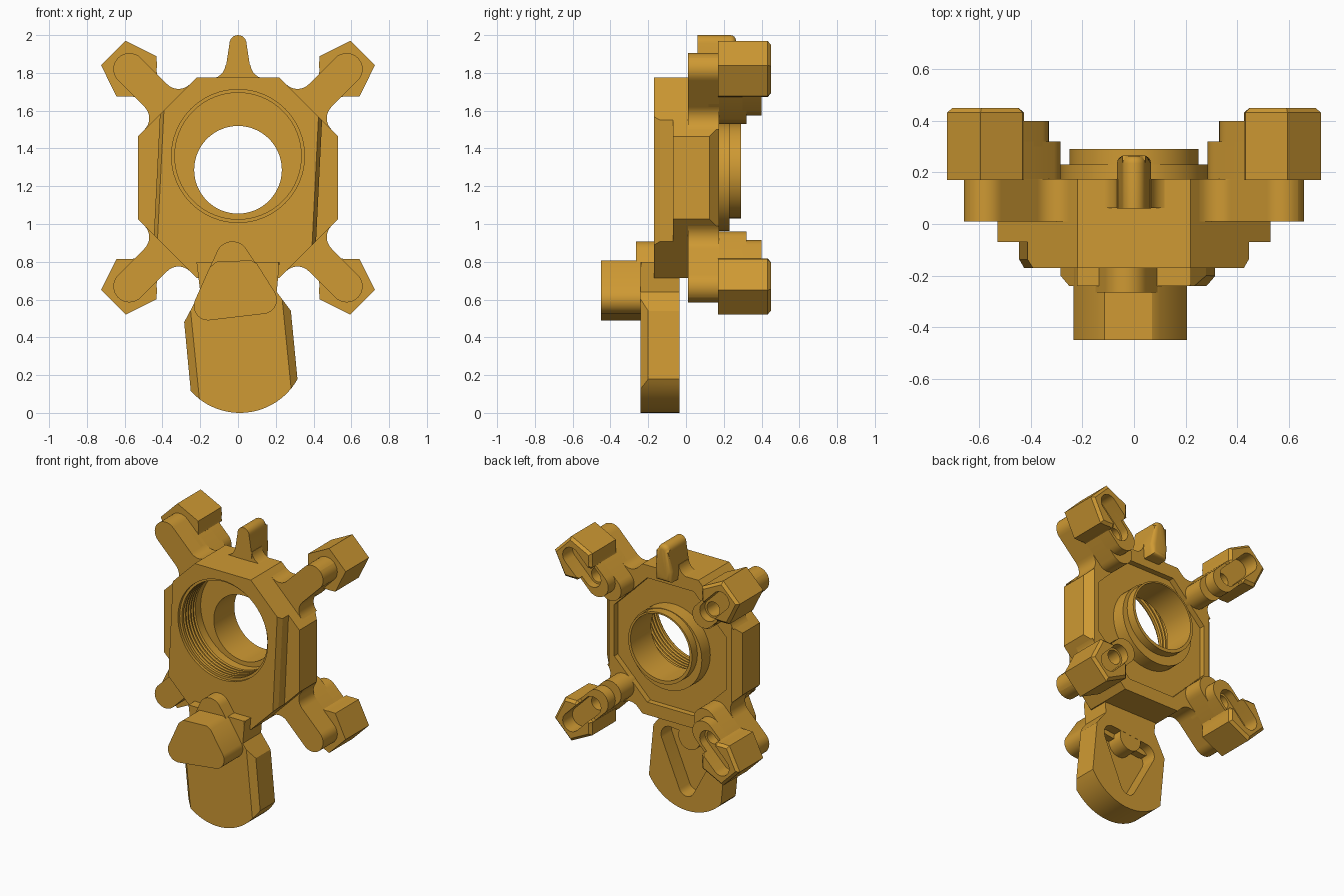
import bpy, bmesh
from math import sin, cos, pi, radians, sqrt
from mathutils import Vector
from mathutils.geometry import convex_hull_2d

cube = bpy.data.objects.get("Cube")
if cube:
    bpy.data.objects.remove(cube, do_unlink=True)

brass = bpy.data.materials.new("golden brass")
COLOUR = (0.62, 0.32, 0.033, 1)
brass.diffuse_color = COLOUR
brass.use_nodes = True
brass.node_tree.nodes["Principled BSDF"].inputs["Base Color"].default_value = COLOUR

MID = 1.245      # height of the body centre
HALF = 0.53      # body half width
parts = []


def finish(name, bm, z=0.0):
    bmesh.ops.recalc_face_normals(bm, faces=bm.faces)
    me = bpy.data.meshes.new(name)
    bm.to_mesh(me)
    bm.free()
    me.materials.append(brass)
    ob = bpy.data.objects.new(name, me)
    ob.location.z = z
    bpy.context.collection.objects.link(ob)
    parts.append(ob)
    return ob


def prism(name, pts, y0, y1, z=0.0, bevel=0.0, seg=1):
    """Extrude an x-z outline from y0 back to y1, optionally bevelling the back rim."""
    bm = bmesh.new()
    face = bm.faces.new([bm.verts.new((x, y0, h)) for x, h in pts])
    ext = bmesh.ops.extrude_face_region(bm, geom=[face])
    for v in ext["geom"]:
        if isinstance(v, bmesh.types.BMVert):
            v.co.y = y1
    if bevel:
        rim = [e for e in bm.edges if all(abs(v.co.y - y1) < 1e-5 for v in e.verts)]
        bmesh.ops.bevel(bm, geom=rim, offset=bevel, segments=seg, affect='EDGES', profile=0.5)
    return finish(name, bm, z)


def arc(cx, cz, r, a0, a1, n=12):
    angles = [radians(a0 + (a1 - a0) * i / n) for i in range(n + 1)]
    return [(cx + r * cos(a), cz + r * sin(a)) for a in angles]


def circle(cx, cz, r, n=64):
    return arc(cx, cz, r, 0, 360, n)[:-1]


def hull(pts):
    return [pts[i] for i in convex_hull_2d([Vector(p) for p in pts])]


def octagon(apothem):
    return arc(0, 0, apothem / cos(pi / 8), 22.5, 337.5, 7)


def diagonal(pts):
    """Turn (outward, sideways) points onto the 45 degree arm axis."""
    return [((u - v) / sqrt(2), (u + v) / sqrt(2)) for u, v in pts]


def both_sides(half):
    return half + [(u, -v) for u, v in reversed(half)]


def trim(ob, co, no):
    """Remove everything beyond a plane and close the cut."""
    bm = bmesh.new()
    bm.from_mesh(ob.data)
    bmesh.ops.bisect_plane(bm, geom=bm.verts[:] + bm.edges[:] + bm.faces[:],
                           plane_co=co, plane_no=no, clear_outer=True)
    bmesh.ops.holes_fill(bm, edges=[e for e in bm.edges if e.is_boundary], sides=0)
    bmesh.ops.recalc_face_normals(bm, faces=bm.faces)
    bm.to_mesh(ob.data)
    bm.free()


def carve(targets, cutter):
    cutter.hide_render = True
    for ob in targets:
        mod = ob.modifiers.new("cut", 'BOOLEAN')
        mod.object, mod.operation, mod.solver = cutter, 'DIFFERENCE', 'EXACT'
        bpy.context.view_layer.objects.active = ob
        bpy.ops.object.modifier_apply(modifier=mod.name)
    parts.remove(cutter)
    bpy.data.objects.remove(cutter, do_unlink=True)


def lathe(name, profile, cz, n=64):
    """Revolve (y, radius) points about a front-to-back axis, with capped ends."""
    bm = bmesh.new()
    rings = [[bm.verts.new((x, y, h)) for x, h in circle(0, cz, r, n)] for y, r in profile]
    for a, b in zip(rings, rings[1:]):
        for i in range(n):
            j = (i + 1) % n
            bm.faces.new((a[i], a[j], b[j], b[i]))
    bm.faces.new(rings[0])
    bm.faces.new(rings[-1])
    return finish(name, bm)


# Octagonal body: narrower front layer with slightly tilted sides, wide rear layer
front = prism("body_front", octagon(HALF), -0.17, -0.07, MID)
rear = prism("body_rear", octagon(HALF), -0.07, 0.175, MID)
for s in (-1, 1):
    trim(front, (s * 0.43, 0, 0), (s, 0, -s * 0.05))
    trim(front, (s * 0.41, -0.17, 0), (s, -0.6, -s * 0.05))
    trim(rear, (s * HALF, 0.125, 0), (s, 1, 0))

# Rear collar and tube
collar = prism("collar", circle(0, MID + 0.003, 0.285), 0.1, 0.23)
tube = prism("rear_tube", circle(0, 1.28, 0.25), 0.1, 0.29)

# Rear recess, threaded bore and through hole
carve([rear], prism("recess_cutter", octagon(0.44), 0.135, 0.3, MID))
thread = [(-0.2, 0.352), (-0.15, 0.352), (-0.15, 0.335)]
for i in range(5):
    y = -0.13 + i * 0.028
    thread += [(y, 0.335), (y + 0.009, 0.35), (y + 0.018, 0.335)]
thread += [(0.06, 0.335)]
carve([front, rear], lathe("bore_cutter", thread, 1.36))
carve([rear, collar, tube], prism("hole_cutter", circle(0, 1.287, 0.232), -0.1, 0.5))

# Arm: filleted neck with round end, two rear steps and a faceted head
neck = [(0.48, 0.17)] + arc(0.615, 0.17, 0.085, 180, 270, 8) + arc(0.813, 0, 0.085, 90, 0, 8)
head = [(0.69, 0.086), (0.705, 0.095), (0.722, 0.115), (0.76, 0.15), (0.933, 0.092)]


def slot(u0, u1, r):
    return diagonal(hull(circle(u0, 0, r, 32) + circle(u1, 0, r, 32)))


arm_neck = prism("arm_neck", diagonal(both_sides(neck[:-1] + [(0.898, 0)])[:-1]), 0.01, 0.175, MID)
arm_step = prism("arm_low_step", slot(0.523, 0.75, 0.085), 0.12, 0.32, MID)
arm_block = prism("arm_high_step", slot(0.587, 0.78, 0.085), 0.3, 0.40, MID)
arm_head = prism("arm_head", diagonal(both_sides(head)), 0.17, 0.45, MID, bevel=0.018)
hollow = [arm_step, arm_block, arm_head]
carve(hollow, prism("pocket_cutter", slot(0.64, 0.83, 0.065), 0.34, 0.6, MID))
carve(hollow, prism("screw_hole_cutter", diagonal(circle(0.64, 0, 0.05, 32)), 0.2, 0.6, MID))
for ob in hollow + [arm_neck]:
    mod = ob.modifiers.new("four arms", 'MIRROR')
    mod.use_axis = (True, False, True)
    mod.use_mirror_merge = False

# Top lug with flared foot
prism("top_lug", [(0.06, 1.74), (0.066, 1.82)] + arc(0, 1.955, 0.045, 0, 180, 12)
      + [(-0.066, 1.82), (-0.06, 1.74)], 0.06, 0.265, bevel=0.03, seg=4)
foot = arc(0.145, 1.85, 0.08, 270, 185, 6)
prism("lug_foot", [(0.145, 1.75)] + foot + [(-x, z) for x, z in reversed(foot)]
      + [(-0.145, 1.75)], 0.062, 0.175)

# Lower tongue with curved end and chamfered front edges
tongue = prism("tongue", [(-0.22, 0.8), (-0.2, 0.64), (-0.285, 0.48)]
               + arc(0.01, 0.35, 0.35, 222, 330.6, 24)
               + [(0.28, 0.54), (0.205, 0.64), (0.22, 0.8)], -0.24, -0.035)
trim(tongue, (-0.285, -0.2, 0.48), (-1, -1, -0.1))
trim(tongue, (0.28, -0.2, 0.54), (1, -1, 0.1))
pocket = hull(circle(-0.13, 0.46, 0.07, 32) + circle(0.15, 0.49, 0.07, 32) + circle(0.02, 0.16, 0.06, 32))
carve([tongue], prism("tongue_pocket_cutter", pocket, -0.15, 0.1))
prism("tongue_post", circle(0, 0.52, 0.085, 32), -0.2, -0.036)

# Rounded triangular boss, its upper tip set back
low = circle(0.13, 0.6, 0.076, 48) + circle(-0.158, 0.566, 0.076, 48)
prism("boss_base", hull(low + circle(-0.03, 0.82, 0.088, 48)), -0.265, -0.1)
prism("boss", hull(low + [(0.07, 0.808), (0.1, 0.79), (-0.115, 0.8), (-0.15, 0.77)]), -0.45, -0.2)

# Smooth round surfaces, keep hard edges
bpy.ops.object.select_all(action='DESELECT')
for ob in parts:
    ob.select_set(True)
bpy.context.view_layer.objects.active = parts[0]
bpy.ops.object.shade_smooth_by_angle(angle=radians(30))
